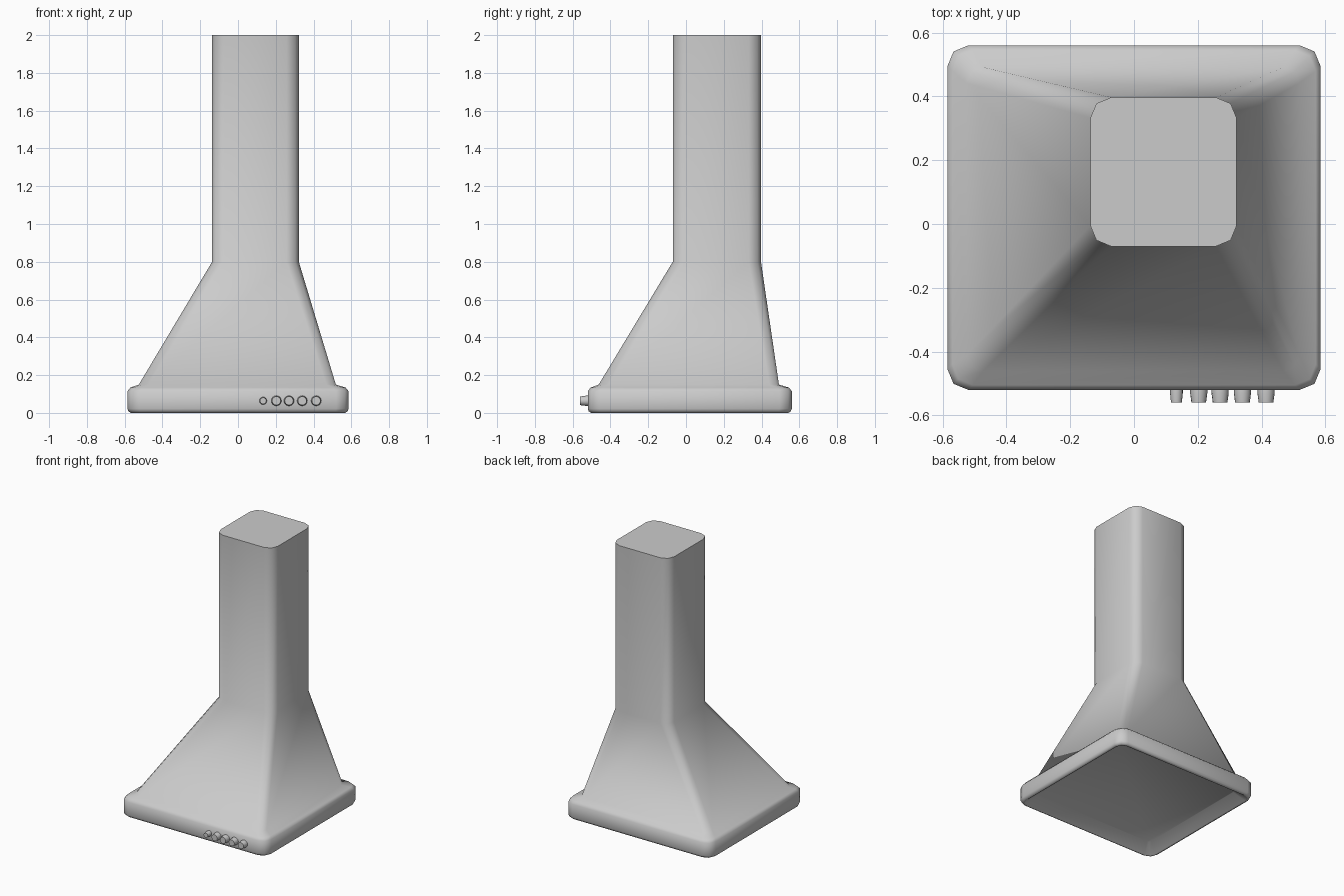
import bpy, bmesh, math

if "Cube" in bpy.data.objects:
    bpy.data.objects.remove(bpy.data.objects["Cube"])


def rounded_rect(x0, x1, y0, y1, r, z, seg=2):
    """Corner-rounded rectangle, counter-clockwise."""
    pts = []
    for cx, cy, start in ((x1 - r, y1 - r, 0), (x0 + r, y1 - r, 90),
                          (x0 + r, y0 + r, 180), (x1 - r, y0 + r, 270)):
        for i in range(seg + 1):
            a = math.radians(start + 90 * i / seg)
            pts.append((cx + r * math.cos(a), cy + r * math.sin(a), z))
    return pts


def loft(name, rings, angle=40, cap_start=True):
    """Skin a stack of rings and cap the ends."""
    bm = bmesh.new()
    loops = [[bm.verts.new(p) for p in ring] for ring in rings]
    n = len(loops[0])
    for a, b in zip(loops, loops[1:]):
        for i in range(n):
            j = (i + 1) % n
            bm.faces.new((a[i], a[j], b[j], b[i]))
    if cap_start:
        bm.faces.new(loops[0][::-1])
    bm.faces.new(loops[-1])
    bmesh.ops.recalc_face_normals(bm, faces=bm.faces)
    me = bpy.data.meshes.new(name)
    bm.to_mesh(me)
    bm.free()
    ob = bpy.data.objects.new(name, me)
    bpy.context.collection.objects.link(ob)
    bpy.ops.object.select_all(action='DESELECT')
    ob.select_set(True)
    bpy.context.view_layer.objects.active = ob
    bpy.ops.object.shade_smooth_by_angle(angle=math.radians(angle))
    return ob


def base_ring(inset, z, r=0.065):
    return rounded_rect(-0.585 + inset, 0.585 - inset,
                        -0.52 + inset, 0.56 - inset, r, z)


# One continuous skin: recessed underside, rounded tray, tapered hood, chimney
loft("hood_body", [
    base_ring(0.095, 0.06, 0.02),
    base_ring(0.025, 0.003, 0.05),
    base_ring(0.018, 0.0, 0.055),
    base_ring(0.005, 0.008),
    base_ring(0.0, 0.022),
    base_ring(0.0, 0.115),
    base_ring(0.015, 0.134, 0.065),
    rounded_rect(-0.525, 0.518, -0.462, 0.492, 0.05, 0.15),
    rounded_rect(-0.137, 0.322, -0.07, 0.397, 0.065, 0.8),
    rounded_rect(-0.137, 0.322, -0.07, 0.397, 0.065, 2.0),
], angle=75)

# Control knobs along the front: one small button and four dials
for k, (x, r) in enumerate(((0.133, 0.02), (0.203, 0.027), (0.27, 0.027),
                            (0.34, 0.027), (0.414, 0.027))):
    rings = []
    for y, s in ((-0.52, 1.0), (-0.53, 1.0), (-0.56, 0.85)):
        rings.append([(x + r * s * math.cos(t * math.tau / 16), y,
                       0.064 + r * s * math.sin(t * math.tau / 16))
                      for t in range(16)])
    loft(f"control_knob_{k + 1}", rings, cap_start=False)
